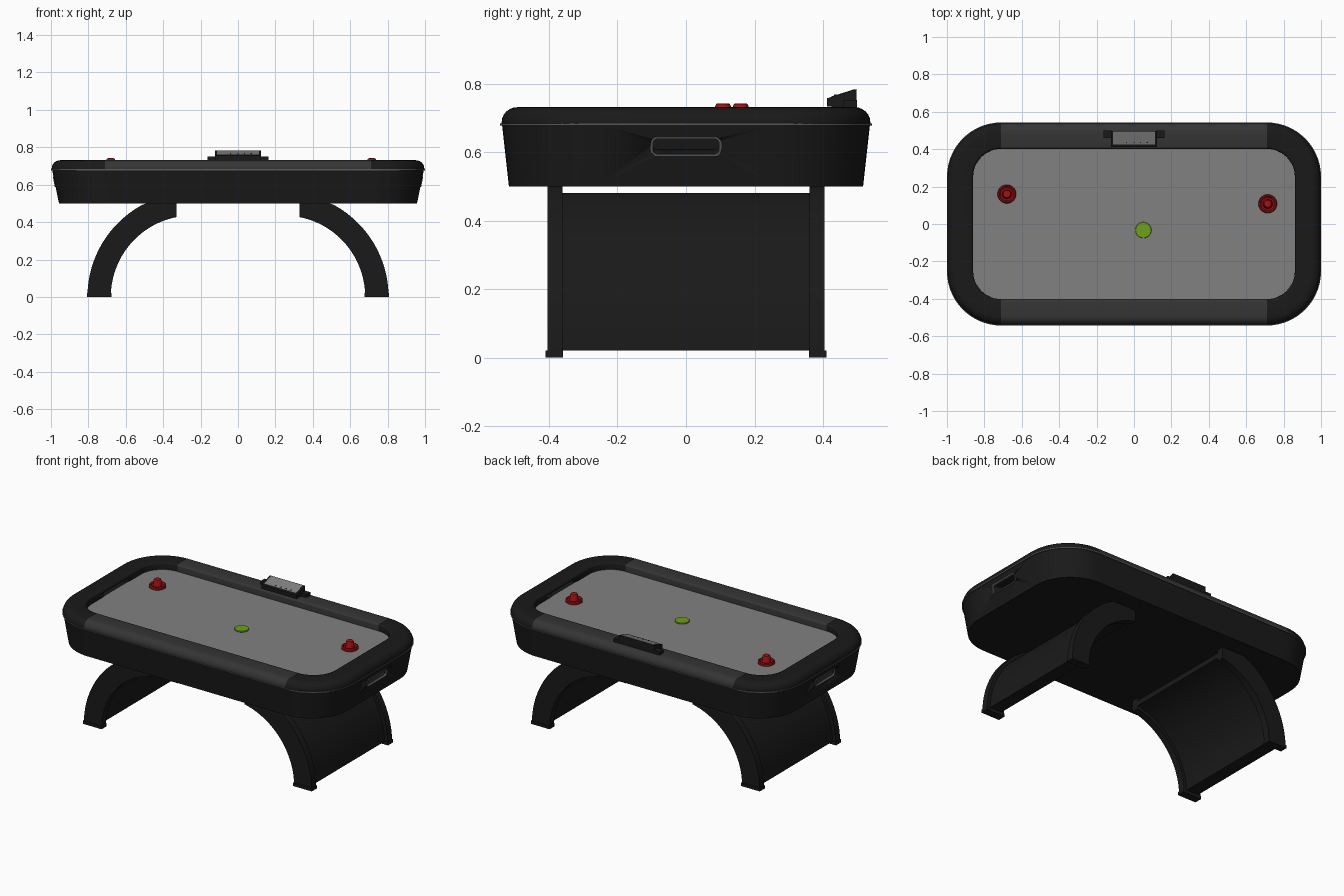
import bpy, bmesh
from math import sin, cos, pi, acos, radians
from mathutils import Matrix, Vector

if "Cube" in bpy.data.objects:
    bpy.data.objects.remove(bpy.data.objects["Cube"])


def mat(name, c):
    m = bpy.data.materials.new(name)
    m.diffuse_color = (*c, 1)
    m.use_nodes = True
    m.node_tree.nodes["Principled BSDF"].inputs["Base Color"].default_value = m.diffuse_color
    return m


BLACK = mat("black", (.010, .010, .010))
CHARCOAL = mat("charcoal", (.035, .035, .035))
FIELD = mat("field_grey", (.22, .22, .22))
TRIM = mat("trim_grey", (.10, .10, .10))
RED = mat("red", (.35, .006, .008))
GREEN = mat("green", (.15, .36, .01))


def loft(name, loops, m, wrap=False, mx=None):
    """Skin a list of equal-length closed loops; cap the ends or wrap round."""
    bm = bmesh.new()
    vs = [[bm.verts.new(p) for p in lp] for lp in loops]
    n, k = len(loops[0]), len(loops)
    for i in range(k if wrap else k - 1):
        a, b = vs[i], vs[(i + 1) % k]
        for j in range(n):
            bm.faces.new((a[j], a[(j + 1) % n], b[(j + 1) % n], b[j]))
    if not wrap:
        bm.faces.new(vs[0])
        bm.faces.new(vs[-1])
    if mx:
        bm.transform(mx)
    bmesh.ops.recalc_face_normals(bm, faces=bm.faces)
    me = bpy.data.meshes.new(name)
    bm.to_mesh(me)
    bm.free()
    ob = bpy.data.objects.new(name, me)
    bpy.context.collection.objects.link(ob)
    me.materials.append(m)
    bpy.ops.object.select_all(action='DESELECT')
    ob.select_set(True)
    bpy.context.view_layer.objects.active = ob
    bpy.ops.object.shade_smooth_by_angle(angle=radians(35))
    return ob


def rrect(hx, hy, r, z, seg=14):
    """Rounded rectangle ring."""
    pts = []
    for q, (sx, sy) in enumerate(((1, 1), (-1, 1), (-1, -1), (1, -1))):
        for i in range(seg + 1):
            a = (q + i / seg) * pi / 2
            pts.append((sx * (hx - r) + r * cos(a), sy * (hy - r) + r * sin(a), z))
    return pts


def box(name, x, y, z, m):
    return loft(name, [[(x[0], y[0], h), (x[1], y[0], h), (x[1], y[1], h), (x[0], y[1], h)]
                       for h in z], m)


def lathe(name, prof, pos, m, seg=32):
    return loft(name, [[(pos[0] + r * cos(2 * pi * i / seg), pos[1] + r * sin(2 * pi * i / seg),
                         pos[2] + z) for i in range(seg)] for r, z in prof], m)


def cut(ob, cutter):
    cutter.hide_render = True
    cutter.display_type = 'WIRE'
    cutter.hide_set(True)
    md = ob.modifiers.new("cut", 'BOOLEAN')
    md.operation = 'DIFFERENCE'
    md.object = cutter
    md.solver = 'EXACT'


# tapered cabinet, trim band and playing surface
cabinet = loft("cabinet", [rrect(.957, .517, .255, .50), rrect(.994, .537, .284, .68)], BLACK)
loft("trim_band", [rrect(.985, .53, .275, .677), rrect(1, .543, .29, .677),
                   rrect(1, .543, .29, .683), rrect(.985, .53, .275, .683)], TRIM, wrap=True)
loft("playing_surface", [rrect(.865, .405, .155, .675), rrect(.865, .405, .155, .688)], FIELD)

# rail cross-section: (inward offset, height)
R = .29
rail = [(.004, .68)]
rail += [(.05 - .046 * cos(a * pi / 12), .688 + .043 * sin(a * pi / 12)) for a in range(7)]
rail += [(.128 + .012 * sin(a * pi / 6), .719 + .012 * cos(a * pi / 6)) for a in range(4)]
rail += [(.14, .68)]

for s, side in ((-1, "left"), (1, "right")):
    # U-shaped end rail with goal slot
    loops = []
    for cy, a0 in ((-.252, -pi / 2), (.252, 0)):
        for i in range(17):
            a = a0 + i / 16 * pi / 2
            loops.append([(s * (.71 + (R - o) * cos(a)), cy + (R - o) * sin(a), z)
                          for o, z in rail])
    end = loft(side + "_end_rail", loops, BLACK)
    cut(end, box(side + "_goal_cutter", (s * .83, s * .94), (-.13, .13), (.67, .713), BLACK))

    # puck return pocket with rounded frame on the sloped end
    t = radians(11.6)
    mx = Matrix(((0, s * sin(t), s * cos(t), s * .981), (1, 0, 0, 0),
                 (0, cos(t), -sin(t), .617), (0, 0, 0, 1)))
    cut(cabinet, loft(side + "_pocket_cutter", [rrect(.098, .024, .016, -.07, 6),
                                                rrect(.098, .024, .016, .03, 6)], BLACK, mx=mx))
    loft(side + "_pocket_frame", [rrect(.103, .029, .02, -.006, 6), rrect(.103, .029, .02, .004, 6),
                                  rrect(.097, .023, .015, .004, 6), rrect(.097, .023, .015, -.006, 6)],
         TRIM, wrap=True, mx=mx)

    # arched legs, clipped flat under the cabinet, with a curved panel between
    def arch(name, r_out, r_in, z0, z1, y0, y1):
        loops, n = [], 28
        a1 = acos(.085 / r_in)
        for i in range(n + 1):
            a = a1 * i / n
            xo, zo = .245 + r_out * cos(a), min(max(r_out * sin(a), z0), z1)
            xi, zi = .245 + r_in * cos(a), max(r_in * sin(a), z0 - .0001 * (n - i))
            if i == n:
                xo = .33
            loops.append([(s * xo, y0, zo), (s * xo, y1, zo), (s * xi, y1, zi), (s * xi, y0, zi)])
        # start the panel above the floor without stacked stations
        if z0 > 0:
            loops = [lp for i, lp in enumerate(loops) if i == 0 or lp[2][2] > z0 + .002]
            loops[0] = [(p[0], p[1], z0) for p in loops[0]]
        return loft(name, loops, BLACK)

    arch(side + "_leg_panel", .54, .455, .02, .48, -.365, .365)
    for f, face in ((-1, "front"), (1, "back")):
        arch(f"{face}_{side}_leg", .56, .435, 0, .502, f * .36, f * .405)
        box(f"{face}_{side}_foot", (s * .676, s * .808), (f * .359, f * .41), (0, .02), BLACK)

# long side rails
for f, face in ((-1, "front"), (1, "back")):
    loft(face + "_rail", [[(x, f * (.542 - o), z) for o, z in rail] for x in (-.71, .71)], CHARCOAL)

# score unit: wedge body, side arms, sloped screen and buttons
wedge = [(.412, .733), (.412, .757), (.498, .784), (.498, .728)]
loft("score_unit", [[(x, y, z) for y, z in wedge] for x in (-.123, .123)], BLACK)
for s, side in ((-1, "left"), (1, "right")):
    box(side + "_score_arm", (s * .12, s * .162), (.46, .499), (.728, .752), BLACK)
slope = .027 / .086


def on_slope(y, h):
    return .757 + (y - .412) * slope + h


loft("score_screen", [[(x, y, on_slope(y, h)) for x, y in
                       ((-.112, .424), (.112, .424), (.112, .494), (-.112, .494))]
                      for h in (-.003, .0015)], FIELD)
for i, x in enumerate((-.04, 0, .035, .07)):
    lathe(f"score_button_{i + 1}", [(.004, -.003), (.004, .003)],
          (x, .436, on_slope(.436, 0)), BLACK, 12)

# strikers and puck
striker = [(.044, 0), (.05, .004), (.05, .016), (.046, .021), (.040, .021), (.035, .013),
           (.027, .013), (.024, .020), (.023, .046), (.019, .053), (.010, .054)]
lathe("left_striker", striker, (-.68, .16, .688), RED)
lathe("right_striker", striker, (.715, .108, .688), RED)
lathe("puck", [(.041, 0), (.043, .002), (.043, .006), (.041, .008)], (.05, -.033, .688), GREEN)
